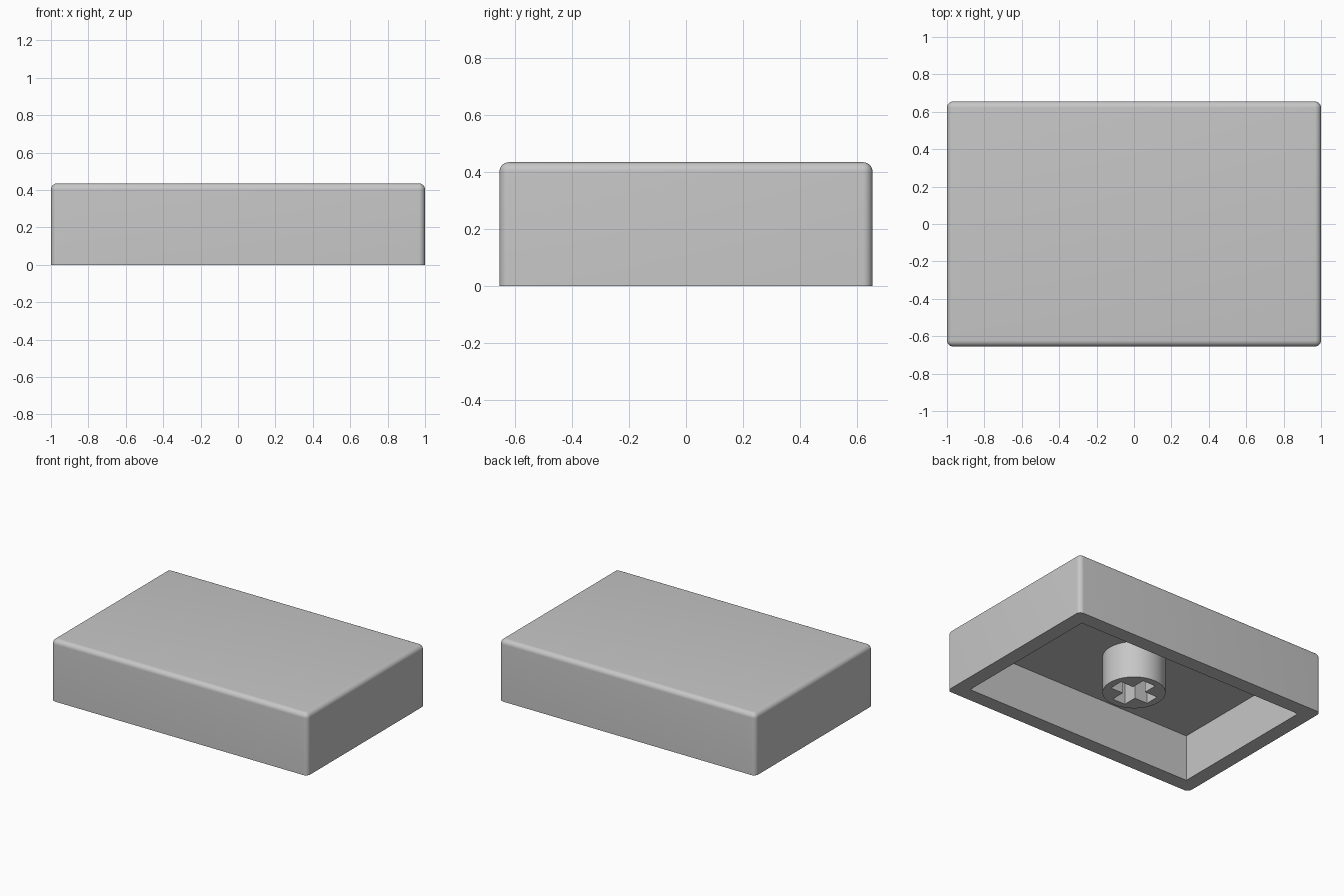
import bpy, bmesh, math

if "Cube" in bpy.data.objects:
    bpy.data.objects.remove(bpy.data.objects["Cube"])

WIDTH, DEPTH, HEIGHT = 2.0, 1.31, 0.435
WALL, CEILING, FILLET = 0.104, 0.325, 0.033
STEM_RADIUS, STEM_BOTTOM = 0.2, 0.067
CROSS_LENGTH, CROSS_WIDTH = 0.3, 0.1

grey = bpy.data.materials.new("light grey plastic")
grey.use_nodes = True
colour = (0.57, 0.57, 0.57, 1)
grey.diffuse_color = colour
grey.node_tree.nodes["Principled BSDF"].inputs["Base Color"].default_value = colour


def finish(bm, name):
    mesh = bpy.data.meshes.new(name)
    bmesh.ops.recalc_face_normals(bm, faces=bm.faces)
    bm.to_mesh(mesh)
    bm.free()
    mesh.materials.append(grey)
    obj = bpy.data.objects.new(name, mesh)
    bpy.context.collection.objects.link(obj)
    return obj


def box(name, sx, sy, z0, z1, fillet=0):
    bm = bmesh.new()
    bmesh.ops.create_cube(bm, size=1)
    for v in bm.verts:
        v.co = (v.co.x * sx, v.co.y * sy, z1 if v.co.z > 0 else z0)
    if fillet:
        # Round every edge except those of the open rim
        edges = [e for e in bm.edges if max(v.co.z for v in e.verts) > z0]
        bmesh.ops.bevel(bm, geom=edges, offset=fillet, segments=8,
                        profile=0.5, affect='EDGES')
    return finish(bm, name)


def prism(name, outline, z0, z1):
    bm = bmesh.new()
    face = bm.faces.new([bm.verts.new((x, y, z0)) for x, y in outline])
    new = bmesh.ops.extrude_face_region(bm, geom=[face])["geom"]
    for v in new:
        if isinstance(v, bmesh.types.BMVert):
            v.co.z = z1
    return finish(bm, name)


def activate(obj):
    bpy.ops.object.select_all(action='DESELECT')
    obj.select_set(True)
    bpy.context.view_layer.objects.active = obj


def cut(obj, cutter):
    cutter.hide_render = True
    mod = obj.modifiers.new("cut", 'BOOLEAN')
    mod.operation, mod.solver, mod.object = 'DIFFERENCE', 'EXACT', cutter
    activate(obj)
    bpy.ops.object.modifier_apply(modifier=mod.name)
    bpy.data.objects.remove(cutter)


# Hollow shell with rounded corners and a sharp-cornered cavity
shell = box("cap_shell", WIDTH, DEPTH, 0, HEIGHT, FILLET)
cut(shell, box("cavity_cutter", WIDTH - 2 * WALL, DEPTH - 2 * WALL, -0.1, CEILING))

# Round mounting stem under the ceiling
circle = [(STEM_RADIUS * math.cos(a), STEM_RADIUS * math.sin(a))
          for a in (math.tau * i / 64 for i in range(64))]
stem = prism("mounting_stem", circle, STEM_BOTTOM, CEILING + 0.02)

# Cross-shaped socket: one arm's three corners turned four times
a, b = CROSS_LENGTH / 2, CROSS_WIDTH / 2
cross = []
for i in range(4):
    c, s = round(math.cos(i * math.pi / 2)), round(math.sin(i * math.pi / 2))
    cross += [(x * c - y * s, x * s + y * c) for x, y in ((a, -b), (a, b), (b, b))]
cut(stem, prism("socket_cutter", cross, -0.1, CEILING))

for obj in (shell, stem):
    activate(obj)
    bpy.ops.object.shade_smooth_by_angle(angle=math.radians(30))
